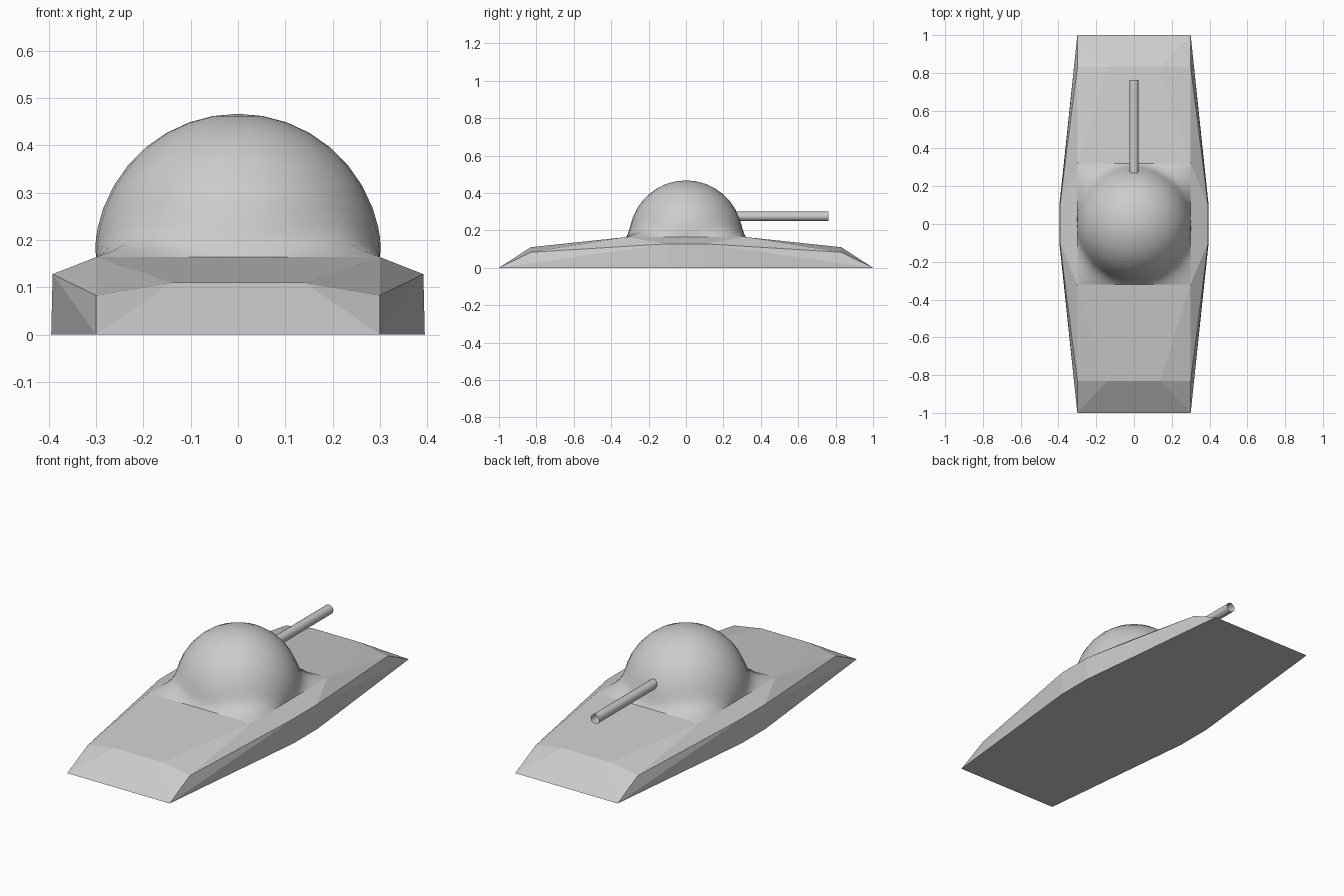
import bpy, bmesh, math

if "Cube" in bpy.data.objects:
    bpy.data.objects.remove(bpy.data.objects["Cube"], do_unlink=True)

# Single painted metal colour
grey = bpy.data.materials.new("plain grey")
grey.use_nodes = True
colour = (0.6, 0.6, 0.6, 1)
grey.diffuse_color = colour
grey.node_tree.nodes["Principled BSDF"].inputs["Base Color"].default_value = colour


def finish(bm, name, smooth=None):
    bmesh.ops.recalc_face_normals(bm, faces=bm.faces[:])
    mesh = bpy.data.meshes.new(name)
    bm.to_mesh(mesh)
    bm.free()
    mesh.materials.append(grey)
    obj = bpy.data.objects.new(name, mesh)
    bpy.context.collection.objects.link(obj)
    if smooth:
        bpy.ops.object.select_all(action='DESELECT')
        obj.select_set(True)
        bpy.context.view_layer.objects.active = obj
        bpy.ops.object.shade_smooth_by_angle(angle=math.radians(smooth))
    return obj


# Hull: one quarter of the corner points, mirrored both ways and wrapped
quarter = [
    (0.30, 1.0, 0), (0.395, 0.1, 0),              # base outline
    (0.392, 0.1, 0.128), (0.30, 0.83, 0.083),     # shoulder
    (0.14, 0.83, 0.11), (0.30, 0.32, 0.164),      # deck
]
bm = bmesh.new()
for x, y, z in quarter:
    for sx in (-1, 1):
        for sy in (-1, 1):
            bm.verts.new((sx * x, sy * y, z))
bmesh.ops.convex_hull(bm, input=bm.verts[:])
finish(bm, "hull")

# Turret: dome whose lowest rings flare out into a square foot
SEGMENTS = 32
BASE, RADIUS = 0.164, 0.303
HALF_X, HALF_Y = 0.30, 0.32
flare = [(0, 1), (0.012, 0.62), (0.026, 0.32), (0.044, 0.12), (0.065, 0.03)]
levels = flare + [(RADIUS * math.sin(math.radians(a)), 0)
                  for a in (20, 30, 40, 50, 60, 70, 80)]
bm = bmesh.new()
rings = []
for height, square in levels:
    round_r = math.sqrt(RADIUS ** 2 - height ** 2)
    ring = []
    for i in range(SEGMENTS):
        a = 2 * math.pi * i / SEGMENTS
        c, s = math.cos(a), math.sin(a)
        reach = 1 / max(abs(c), abs(s))
        x = (1 - square) * round_r * c + square * HALF_X * reach * c
        y = (1 - square) * round_r * s + square * HALF_Y * reach * s
        ring.append(bm.verts.new((x, y, BASE + height)))
    rings.append(ring)
for low, high in zip(rings, rings[1:]):
    for i in range(SEGMENTS):
        j = (i + 1) % SEGMENTS
        bm.faces.new((low[i], low[j], high[j], high[i]))
top = bm.verts.new((0, 0, BASE + RADIUS))
for i in range(SEGMENTS):
    bm.faces.new((rings[-1][i], rings[-1][(i + 1) % SEGMENTS], top))
finish(bm, "turret_dome", 40)

# Gun barrel: open tube pointing backwards
bm = bmesh.new()
bmesh.ops.create_cone(bm, cap_ends=False, segments=16,
                      radius1=0.025, radius2=0.025, depth=0.50)
barrel = finish(bm, "gun_barrel", 40)
barrel.rotation_euler.x = math.pi / 2
barrel.location = (0, 0.512, 0.275)
